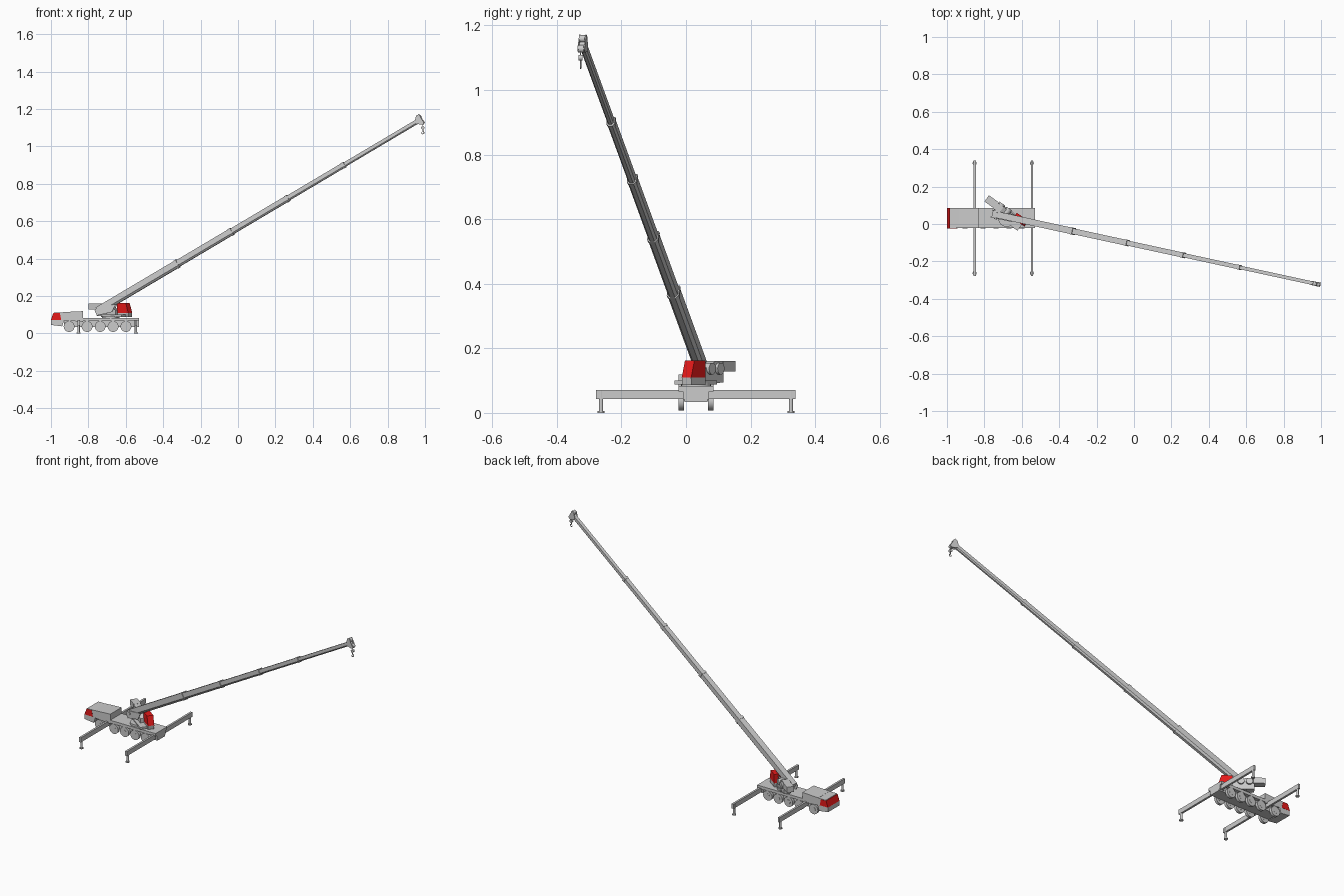
import bpy, bmesh, math
from mathutils import Matrix, Vector

if "Cube" in bpy.data.objects:
    bpy.data.objects.remove(bpy.data.objects["Cube"])

CY = 0.031          # truck centre line
HW = 0.0535         # truck half width


def finish(name, bm, m=None, color=None, smooth=False):
    bmesh.ops.recalc_face_normals(bm, faces=bm.faces)
    me = bpy.data.meshes.new(name)
    if m is not None:
        bm.transform(m)
    bm.to_mesh(me)
    bm.free()
    ob = bpy.data.objects.new(name, me)
    bpy.context.collection.objects.link(ob)
    if color:
        me.materials.append(color)
    if smooth:
        bpy.context.view_layer.objects.active = ob
        ob.select_set(True)
        bpy.ops.object.shade_smooth_by_angle()
        ob.select_set(False)
    return ob


def box(name, x0, x1, y0, y1, z0, z1, m=None, color=None):
    return prism(name, [(x0, z0), (x1, z0), (x1, z1), (x0, z1)], y0, y1, m, color)


def prism(name, pts, y0, y1, m=None, color=None):
    """Side profile in x,z extruded along y."""
    bm = bmesh.new()
    f = bm.faces.new([bm.verts.new((x, y0, z)) for x, z in pts])
    r = bmesh.ops.extrude_face_region(bm, geom=[f])
    vs = [v for v in r["geom"] if isinstance(v, bmesh.types.BMVert)]
    bmesh.ops.translate(bm, verts=vs, vec=(0, y1 - y0, 0))
    return finish(name, bm, m, color)


def cyl(name, p, r, length, axis="Z", m=None, seg=24):
    bm = bmesh.new()
    bmesh.ops.create_cone(bm, cap_ends=True, segments=seg, radius1=r, radius2=r, depth=length)
    t = Matrix.Translation(p)
    if axis == "Y":
        t = t @ Matrix.Rotation(math.pi / 2, 4, "X")
    return finish(name, bm, (m or Matrix()) @ t, smooth=True)


red = bpy.data.materials.new("red_glazing")
red.diffuse_color = (0.8, 0.01, 0.01, 1)
red.use_nodes = True
red.node_tree.nodes["Principled BSDF"].inputs["Base Color"].default_value = red.diffuse_color

# Chassis and deck
box("chassis_frame", -0.93, -0.53, CY - 0.035, CY + 0.035, 0.034, 0.075)
box("deck", -0.85, -0.53, CY - HW, CY + HW, 0.066, 0.083)
box("rear_bumper", -0.562, -0.53, CY - 0.04, CY + 0.04, 0.042, 0.07)
prism("engine_housing", [(-0.935, 0.07), (-0.83, 0.062), (-0.83, 0.119), (-0.935, 0.114)],
      CY - HW, CY + HW)

# Driver cab with glazing band
prism("driver_cab", [(-0.999, 0.045), (-0.94, 0.038), (-0.93, 0.07), (-0.93, 0.113),
                     (-0.984, 0.113), (-0.999, 0.072)], CY - HW, CY + HW)
prism("cab_windows", [(-1.0, 0.073), (-0.987, 0.110), (-0.953, 0.110), (-0.945, 0.073)],
      CY - HW - 0.001, CY + HW + 0.001, color=red)

# Wheels
for i, x in enumerate((-0.903, -0.807, -0.737, -0.668, -0.599)):
    for side in (-1, 1):
        y = CY + side * (HW - 0.008)
        cyl(f"wheel_{i}_{side}", (x, y, 0.037), 0.029, 0.016, "Y")
        cyl(f"hub_{i}_{side}", (x, y, 0.037), 0.013, 0.018, "Y", seg=12)

# Outriggers
for i, x in enumerate((-0.852, -0.546)):
    box(f"outrigger_beam_{i}", x - 0.006, x + 0.006, -0.278, 0.339, 0.043, 0.071)
    for side in (-1, 1):
        y = CY + side * 0.294
        cyl(f"outrigger_leg_{i}_{side}", (x, y, 0.036), 0.0065, 0.07, seg=16)
        cyl(f"outrigger_foot_{i}_{side}", (x, y, 0.003), 0.011, 0.006, seg=16)

# Slewing upper structure
cyl("turntable", (-0.68, CY, 0.086), 0.046, 0.016)
S = Matrix.Translation((-0.68, 0.03, 0)) @ Matrix.Rotation(math.radians(-36), 4, "Z")
prism("upper_body", [(-0.092, 0.094), (0.03, 0.09), (0.03, 0.125), (-0.02, 0.148),
                     (-0.05, 0.16), (-0.092, 0.16)], 0.0, 0.04, S)
box("slewing_plate", -0.05, 0.085, -0.02, 0.045, 0.088, 0.1, S)
box("counterweight", -0.15, -0.085, 0.003, 0.044, 0.128, 0.161, S)
for i, u in enumerate((-0.065, -0.02)):
    cyl(f"winch_{i}", (u, 0.022, 0.137), 0.018, 0.056, "Y", S)

# Operator cab
prism("operator_cab_base", [(0.026, 0.087), (0.098, 0.087), (0.101, 0.109), (0.026, 0.109)],
      0.02, 0.056, S)
prism("operator_cab_glazing", [(0.026, 0.109), (0.101, 0.109), (0.084, 0.162), (0.026, 0.162)],
      0.02, 0.056, S, red)

# Telescopic boom
p0, p1 = Vector((-0.735, 0.05, 0.128)), Vector((0.976, -0.321, 1.143))
d = p1 - p0
L = d.length
ex = d.normalized()
ey = Vector((0, 0, 1)).cross(ex).normalized()
ez = ex.cross(ey)
B = Matrix.Translation(p0) @ Matrix((ex, ey, ez)).transposed().to_4x4()


def boom_part(name, s0, s1, w, h):
    """Box tube with a chamfered underside."""
    bm = bmesh.new()
    prof = [(-w, h), (w, h), (w, -h * 0.5), (w * 0.5, -h), (-w * 0.5, -h), (-w, -h * 0.5)]
    f = bm.faces.new([bm.verts.new((s0, y, z)) for y, z in prof])
    r = bmesh.ops.extrude_face_region(bm, geom=[f])
    vs = [v for v in r["geom"] if isinstance(v, bmesh.types.BMVert)]
    bmesh.ops.translate(bm, verts=vs, vec=(s1 - s0, 0, 0))
    finish(name, bm, B)


joints = [-0.015, 0.242 * L, 0.411 * L, 0.587 * L, 0.763 * L, L]
for i in range(5):
    w, h = 0.0175 - i * 0.002, 0.021 - i * 0.0023
    boom_part(f"boom_section_{i}", joints[i] - (0.02 if i else 0), joints[i + 1], w, h)
    if i < 4:
        boom_part(f"boom_collar_{i}", joints[i + 1] - 0.014, joints[i + 1] + 0.001,
                  w + 0.0015, h + 0.002)

# Boom pivot brackets and lift cylinder
for side in (-1, 1):
    prism(f"pivot_bracket_{side}", [(-0.03, -0.02), (0.05, -0.045), (0.09, -0.02), (0.0, 0.016),
                                    (-0.026, 0.012)], side * 0.019 - 0.002, side * 0.019 + 0.002, B)
cyl("boom_pivot_pin", (0, 0, 0), 0.008, 0.05, "Y", B, 16)

# Boom head with sheaves
for side in (-1, 1):
    prism(f"head_plate_{side}", [(L - 0.03, 0.008), (L - 0.008, 0.029), (L + 0.008, 0.029),
                                 (L + 0.01, -0.026), (L - 0.006, -0.028), (L - 0.03, -0.008)],
          side * 0.01 - 0.0015, side * 0.01 + 0.0015, B)
for i, z in enumerate((0.018, -0.018)):
    cyl(f"head_sheave_{i}", (L, 0, z), 0.0115, 0.016, "Y", B)

# Rope, hook block and hook
hx, hy = 0.988, -0.3265
cyl("hoist_rope", (hx, hy, 1.105), 0.0015, 0.05, seg=8)
cyl("hook_block", (hx, hy, 1.1), 0.009, 0.012, "Y", seg=16)
cyl("hook_shank", (hx, hy, 1.085), 0.0025, 0.014, seg=8)
cu = bpy.data.curves.new("hook", "CURVE")
cu.dimensions = "3D"
cu.bevel_depth = 0.0022
cu.bevel_resolution = 1
cu.use_fill_caps = True
sp = cu.splines.new("POLY")
sp.points.add(10)
for i, pt in enumerate(sp.points):
    a = math.radians(90 - 27 * i)
    pt.co = (hx + 0.007 * math.cos(a), hy, 1.0735 + 0.007 * math.sin(a), 1)
bpy.context.collection.objects.link(bpy.data.objects.new("hook", cu))
